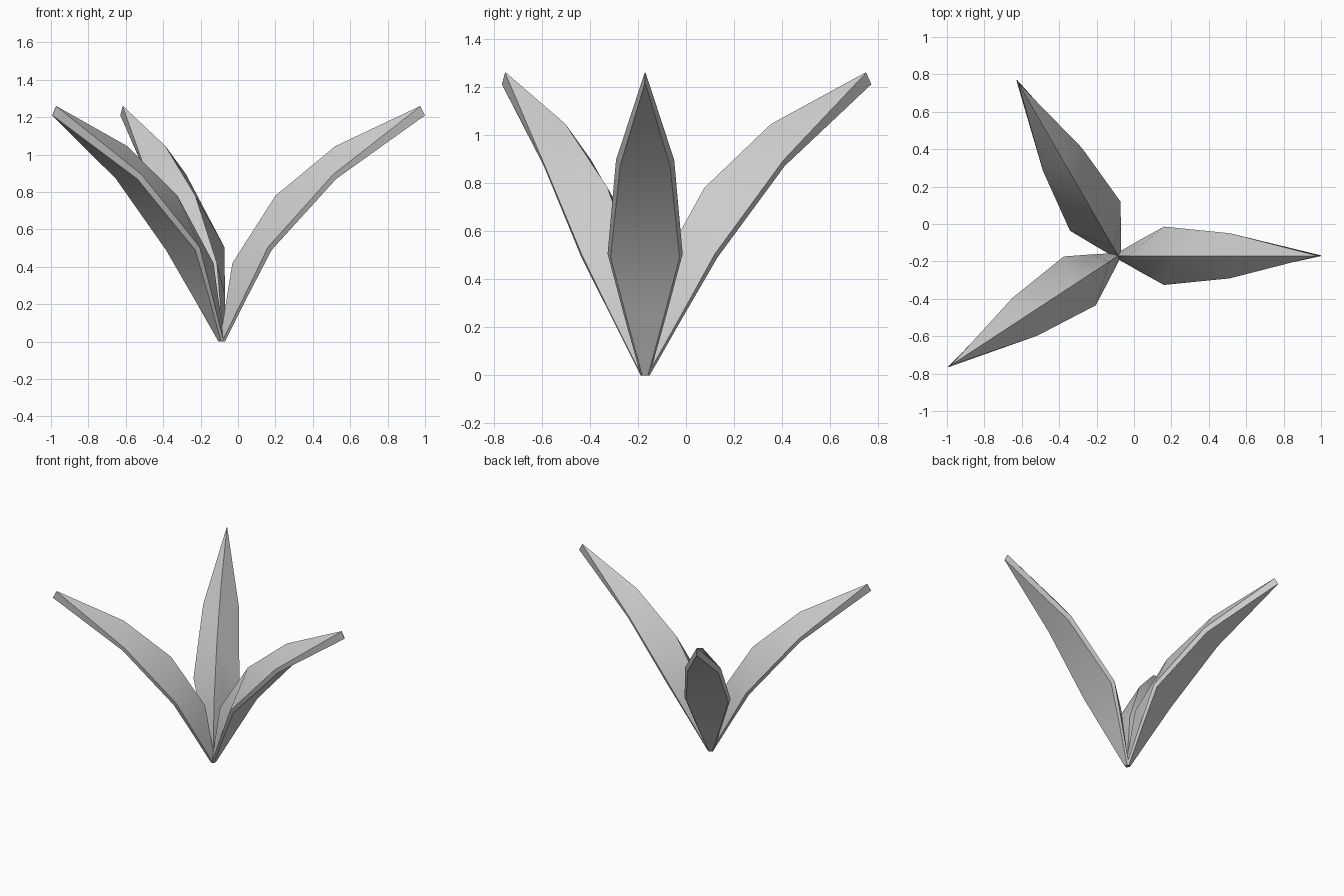
import bpy, bmesh, math

if "Cube" in bpy.data.objects:
    bpy.data.objects.remove(bpy.data.objects["Cube"])

# One flat colour for the whole plant
grey = bpy.data.materials.new("leaf_grey")
grey.diffuse_color = (0.6, 0.6, 0.6, 1)
grey.use_nodes = True
grey.node_tree.nodes["Principled BSDF"].inputs["Base Color"].default_value = grey.diffuse_color

# Leaf sections: (ridge r, z), (edge r, half width, z), (lower edge r, half width, z)
SECTIONS = [
    ((-0.01, 0.02), (0.0, 0.018, 0.0), (0.015, 0.012, 0.0)),
    ((0.055, 0.42), (0.122, 0.088, 0.25), (0.137, 0.078, 0.243)),
    ((0.285, 0.78), (0.245, 0.156, 0.505), (0.265, 0.143, 0.49)),
    ((0.605, 1.045), (0.595, 0.121, 0.895), (0.61, 0.104, 0.87)),
    ((1.06, 1.26), (1.06, 0.002, 1.258), (1.085, 0.002, 1.21)),
]
CENTRE = (-0.085, -0.17, 0)


def make_leaf(name, angle):
    """Solid leaf: ridged top, thin side rims and a flat underside."""
    bm = bmesh.new()
    rings = []
    for (rx, rz), (ex, ey, ez), (lx, ly, lz) in SECTIONS:
        pts = [(rx, 0, rz), (ex, ey, ez), (lx, ly, lz), (lx, -ly, lz), (ex, -ey, ez)]
        rings.append([bm.verts.new(p) for p in pts])
    for a, b in zip(rings, rings[1:]):
        for i in range(5):
            j = (i + 1) % 5
            bm.faces.new((a[i], a[j], b[j], b[i]))
    # Close the base and the tip
    bm.faces.new(rings[0])
    bm.faces.new(rings[-1])
    bmesh.ops.recalc_face_normals(bm, faces=bm.faces)
    mesh = bpy.data.meshes.new(name)
    bm.to_mesh(mesh)
    bm.free()
    mesh.materials.append(grey)
    leaf = bpy.data.objects.new(name, mesh)
    bpy.context.collection.objects.link(leaf)
    leaf.location = CENTRE
    leaf.rotation_euler.z = math.radians(angle)
    leaf.select_set(True)
    bpy.context.view_layer.objects.active = leaf


for leaf_name, leaf_angle in (("right_leaf", 0), ("back_leaf", 120), ("front_left_leaf", 213.2)):
    make_leaf(leaf_name, leaf_angle)
bpy.ops.object.shade_smooth_by_angle(angle=math.radians(30))
